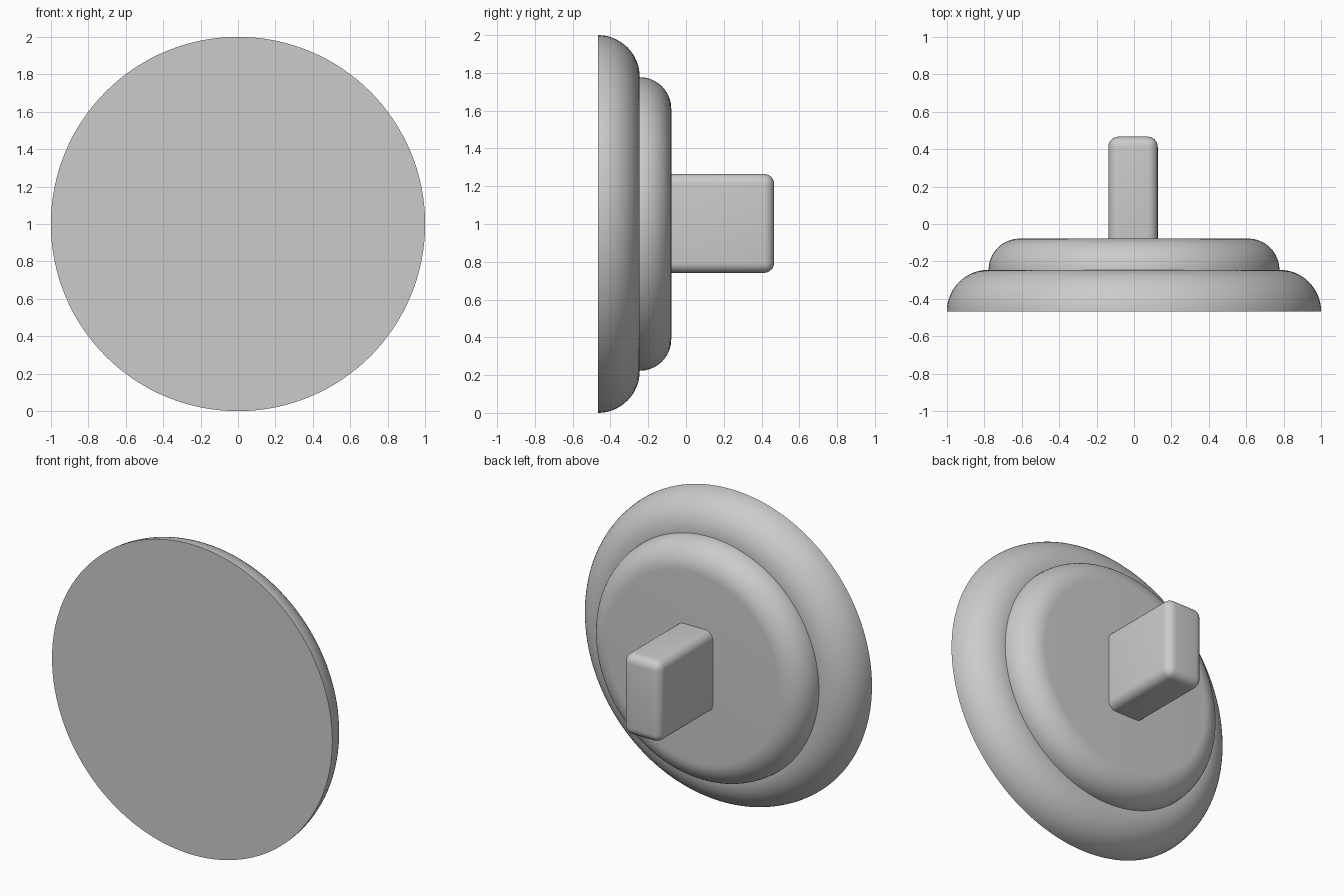
import bpy, bmesh
from math import sin, cos, pi
from mathutils import Matrix, Vector

cube = bpy.data.objects.get("Cube")
if cube:
    bpy.data.objects.remove(cube, do_unlink=True)

# Single plain grey
GREY = (0.6, 0.6, 0.6, 1)
grey = bpy.data.materials.new("plain grey")
grey.use_nodes = True
grey.diffuse_color = GREY
grey.node_tree.nodes["Principled BSDF"].inputs["Base Color"].default_value = GREY


def finish(name, bm):
    bmesh.ops.remove_doubles(bm, verts=bm.verts, dist=1e-5)
    bmesh.ops.recalc_face_normals(bm, faces=bm.faces)
    mesh = bpy.data.meshes.new(name)
    bm.to_mesh(mesh)
    bm.free()
    mesh.materials.append(grey)
    obj = bpy.data.objects.new(name, mesh)
    bpy.context.collection.objects.link(obj)
    bpy.ops.object.select_all(action="DESELECT")
    obj.select_set(True)
    bpy.context.view_layer.objects.active = obj
    bpy.ops.object.shade_smooth_by_angle(angle=pi / 6)
    return obj


def rounded_disc(name, radius, front, back, segments=128, steps=16):
    """Disc lying across y, with its back rim rounded over the full thickness."""
    depth = back - front
    profile = [Vector((0, front, 1))]
    for i in range(steps + 1):
        a = i / steps * pi / 2
        profile.append(Vector((radius - depth + depth * cos(a), front + depth * sin(a), 1)))
    profile.append(Vector((0, back, 1)))
    bm = bmesh.new()
    verts = [bm.verts.new(p) for p in profile]
    edges = [bm.edges.new(pair) for pair in zip(verts, verts[1:])]
    bmesh.ops.spin(bm, geom=verts + edges, cent=(0, 0, 1), axis=(0, 1, 0),
                   angle=2 * pi, steps=segments, use_merge=True)
    return finish(name, bm)


# Stepped round base
rounded_disc("large_disc", 1.0, -0.467, -0.245)
rounded_disc("small_disc", 0.777, -0.245, -0.078)

# Rounded block standing out of the back
bm = bmesh.new()
bmesh.ops.create_cube(bm, size=1, matrix=Matrix.Translation((-0.005, 0.155, 1.003))
                      @ Matrix.Diagonal((0.264, 0.624, 0.524, 1)))
bmesh.ops.bevel(bm, geom=bm.edges[:], offset=0.055, segments=6, profile=0.5, affect="EDGES")
finish("back_block", bm)
